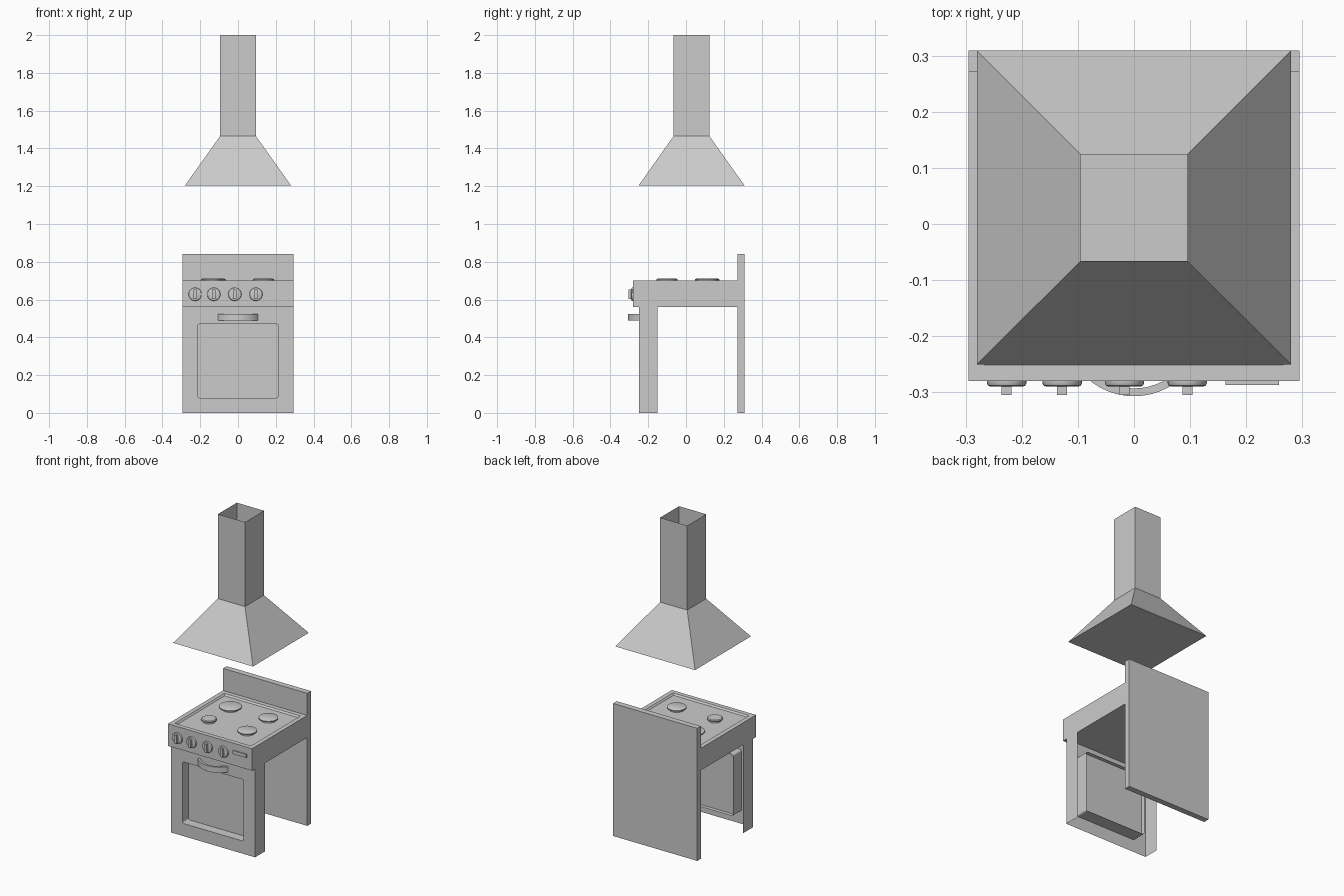
import bpy, bmesh, math
from mathutils import Matrix

if "Cube" in bpy.data.objects:
    bpy.data.objects.remove(bpy.data.objects["Cube"])


def finish(name, bm, smooth=False, recalc=True):
    if recalc:
        bmesh.ops.recalc_face_normals(bm, faces=bm.faces)
    me = bpy.data.meshes.new(name)
    bm.to_mesh(me)
    bm.free()
    ob = bpy.data.objects.new(name, me)
    bpy.context.collection.objects.link(ob)
    if smooth:
        bpy.ops.object.select_all(action='DESELECT')
        ob.select_set(True)
        bpy.context.view_layer.objects.active = ob
        bpy.ops.object.shade_smooth_by_angle(angle=math.radians(35))
    return ob


def box_bm(x0, x1, y0, y1, z0, z1):
    bm = bmesh.new()
    bmesh.ops.create_cube(bm, size=1)
    bmesh.ops.scale(bm, vec=(x1 - x0, y1 - y0, z1 - z0), verts=bm.verts)
    bmesh.ops.translate(bm, vec=((x0 + x1) / 2, (y0 + y1) / 2, (z0 + z1) / 2), verts=bm.verts)
    return bm


def lathe(name, profile, matrix, seg=32):
    """Stack rings of (radius, height), capped at both ends."""
    bm = bmesh.new()
    rings = [[bm.verts.new((r * math.cos(2 * math.pi * i / seg),
                            r * math.sin(2 * math.pi * i / seg), h)) for i in range(seg)]
             for r, h in profile]
    for a, b in zip(rings, rings[1:]):
        for i in range(seg):
            j = (i + 1) % seg
            bm.faces.new((a[i], a[j], b[j], b[i]))
    bm.faces.new(rings[0][::-1])
    bm.faces.new(rings[-1])
    bm.transform(matrix)
    return finish(name, bm, True)


# back panel
finish("back_panel", box_bm(-.295, .295, .272, .309, 0, .84))

# cooktop box with a sunken top
bm = box_bm(-.295, .295, -.28, .272, .56, .70)
top = max(bm.faces, key=lambda f: f.calc_center_median().z)
bmesh.ops.inset_region(bm, faces=[top], thickness=.04)
bmesh.ops.inset_region(bm, faces=[top], thickness=.012, depth=-.01)
finish("cooktop", bm)

# burners
for i, (x, y, r) in enumerate([(-.133, -.1, .045), (.135, -.1, .056),
                               (-.131, .112, .065), (.135, .112, .056)]):
    lathe(f"burner_{i + 1}", [(r * .8, .688), (r * .8, .698), (r, .701), (r, .707), (r * .88, .711)],
          Matrix.Translation((x, y, 0)))

# oven front: open-backed shell with a rounded window recess
bm = bmesh.new()
Y0, Y1, YP, YT = -.25, -.15, -.19, -.165
outer = [(.295, .56), (-.295, .56), (-.295, 0), (.295, 0)]
inner = [(.215, .47), (-.215, .47), (-.215, .08), (.215, .08)]
R, N = .012, 4


def window_loop(y):
    corners = []
    for c, (x, z) in enumerate(inner):
        cx, cz = x - math.copysign(R, x), z + (-R if c < 2 else R)
        angles = [math.pi / 2 * (c + k / N) for k in range(N + 1)]
        corners.append([bm.verts.new((cx + R * math.cos(a), y, cz + R * math.sin(a))) for a in angles])
    return corners


out = [bm.verts.new((x, Y0, z)) for x, z in outer]
win = window_loop(Y0)
for c in range(4):
    d = (c + 1) % 4
    for k in range(N):
        bm.faces.new((out[c], win[c][k], win[c][k + 1]))
    bm.faces.new((out[c], win[c][-1], win[d][0], out[d]))
for a, b in ((0, 3), (2, 1)):
    va, vb = out[a], out[b]
    bm.faces.new((va, vb, bm.verts.new((vb.co.x, Y1, vb.co.z)), bm.verts.new((va.co.x, Y1, va.co.z))))
loops = [[v for corner in l for v in corner] for l in (win, window_loop(YP), window_loop(YT))]
for a, b in zip(loops, loops[1:]):
    for i in range(len(a)):
        j = (i + 1) % len(a)
        bm.faces.new((a[i], b[i], b[j], a[j]))
bm.faces.new(loops[1])
finish("oven_front", bm, recalc=False)

# curved door handle
bm = bmesh.new()
half, rise, thick = .105, .057, .014
rad = (half ** 2 + rise ** 2) / (2 * rise)
span = math.asin(half / rad)
prev, SEG = None, 16
for i in range(SEG + 1):
    t = -span + 2 * span * i / SEG
    sec = [bm.verts.new((r * math.sin(t), -.25 - rise + rad - r * math.cos(t), z))
           for r, z in ((rad, .488), (rad, .524), (rad - thick, .524), (rad - thick, .488))]
    if prev:
        for k in range(4):
            bm.faces.new((prev[k], prev[(k + 1) % 4], sec[(k + 1) % 4], sec[k]))
    else:
        bm.faces.new(sec)
    prev = sec
bm.faces.new(prev[::-1])
finish("door_handle", bm, True)

# knobs with grips
for i, x in enumerate((-.227, -.128, -.017, .095)):
    m = Matrix.Translation((x, -.278, .628)) @ Matrix.Rotation(math.pi / 2, 4, 'X')
    lathe(f"knob_{i + 1}", [(.035, 0), (.035, .006), (.033, .010), (.028, .012)], m)
    finish(f"knob_grip_{i + 1}", box_bm(x - .009, x + .009, -.305, -.285, .602, .654))

# display
finish("display", box_bm(.163, .258, -.287, -.275, .634, .656))

# hood: closed below, chimney open at the top
bm = bmesh.new()
rings = [[bm.verts.new((sx * hx, y, z)) for sx, y in ((-1, y0), (1, y0), (1, y1), (-1, y1))]
         for hx, y0, y1, z in ((.28, -.25, .309, 1.205), (.095, -.066, .124, 1.465), (.095, -.066, .124, 2))]
for a, b in zip(rings, rings[1:]):
    for i in range(4):
        j = (i + 1) % 4
        bm.faces.new((a[i], a[j], b[j], b[i]))
bm.faces.new(rings[0][::-1])
finish("hood", bm, recalc=False)
